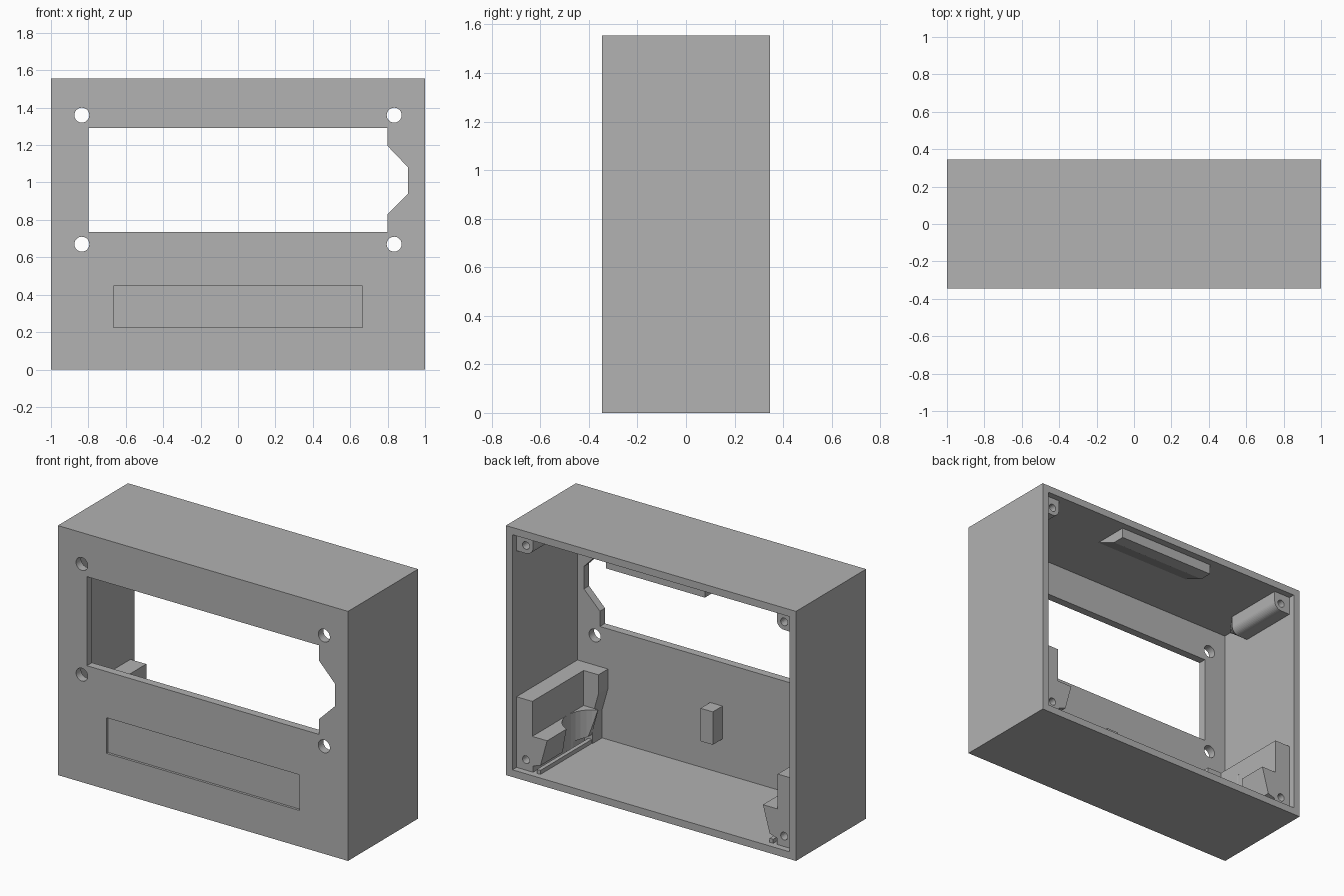
import bpy, bmesh, math

if "Cube" in bpy.data.objects:
    bpy.data.objects.remove(bpy.data.objects["Cube"])

grey = bpy.data.materials.new("plain_grey")
grey.diffuse_color = (0.445, 0.445, 0.445, 1)
grey.use_nodes = True
grey.node_tree.nodes["Principled BSDF"].inputs["Base Color"].default_value = grey.diffuse_color


def loft(name, rings, tip=None):
    """Solid through matching rings of 3D points, optionally ending in a tip."""
    bm = bmesh.new()
    loops = [[bm.verts.new(p) for p in ring] for ring in rings]
    n = len(loops[0])
    for a, b in zip(loops, loops[1:]):
        for i in range(n):
            j = (i + 1) % n
            bm.faces.new((a[i], a[j], b[j], b[i]))
    bm.faces.new(loops[0])
    if tip:
        t = bm.verts.new(tip)
        for i in range(n):
            bm.faces.new((loops[-1][i], loops[-1][(i + 1) % n], t))
    else:
        bm.faces.new(loops[-1])
    bmesh.ops.recalc_face_normals(bm, faces=bm.faces)
    me = bpy.data.meshes.new(name)
    bm.to_mesh(me)
    bm.free()
    me.materials.append(grey)
    ob = bpy.data.objects.new(name, me)
    bpy.context.collection.objects.link(ob)
    return ob


def prism(name, pts, y0, y1, tip=None):
    """XZ profile extruded along y."""
    return loft(name, [[(x, y, z) for x, z in pts] for y in (y0, y1)], tip)


def rect(x0, x1, z0, z1):
    return [(x0, z0), (x1, z0), (x1, z1), (x0, z1)]


def circle(cx, cy, r, n=32):
    return [(cx + r * math.cos(2 * math.pi * i / n),
             cy + r * math.sin(2 * math.pi * i / n)) for i in range(n)]


def bake(ob, cutters=(), mirror=False):
    """Subtract cutters, optionally mirror across x, and apply."""
    for c in cutters:
        c.hide_render = True
        m = ob.modifiers.new("cut", 'BOOLEAN')
        m.operation, m.solver, m.object = 'DIFFERENCE', 'EXACT', c
    if mirror:
        ob.modifiers.new("mirror", 'MIRROR').use_mirror_merge = False
    dg = bpy.context.evaluated_depsgraph_get()
    me = bpy.data.meshes.new_from_object(ob.evaluated_get(dg))
    ob.modifiers.clear()
    ob.data = me
    for c in cutters:
        bpy.data.objects.remove(c)


W, D, H, T = 1.0, 0.345, 1.555, 0.045
FRONT, LID = -0.295, 0.305      # inner face of front wall, lid seat

# housing: open-backed box with window, screw holes and shallow label recess
housing = prism("housing", rect(-W, W, 0, H), -D, D)
window = [(-.8, .735), (.8, .735), (.8, .83), (.91, .94), (.91, 1.08),
          (.8, 1.195), (.8, 1.29), (-.8, 1.29)]
cuts = [prism("cavity", rect(-W + T, W - T, T, H - T), FRONT, .5),
        prism("window_cutter", window, -.5, -.2),
        prism("recess_cutter", rect(-.665, .665, .225, .447), -.5, -D + .015)]
for x in (-.835, .835):
    for z in (.67, 1.36):
        cuts.append(prism("hole_cutter", circle(x, z, .04), -.5, -.2))
bake(housing, cuts)

# top corner screw posts, tapering into the corner
cx, cz, r = .89, 1.445, .05
arc = [(cx + r * math.cos(math.radians(a)), cz + r * math.sin(math.radians(a)))
       for a in range(270, 179, -10)]
profile = [(.97, 1.525), (.97, cz - r)] + arc + [(cx - r, 1.525)]
post = prism("top_screw_post", profile, LID, -.09, tip=(.96, -.25, 1.515))
bake(post, [prism("screw_cutter", circle(cx, cz, .024, 20), .05, .5)], True)

# lower side brackets with shelf, curved bite and screw hole
bracket = prism("side_bracket", [(.97, .485), (.846, .485), (.846, .267), (.744, .267),
                                 (.79, .10), (.84, .085), (.84, .03), (.97, .03)], -.2, LID)
bite = loft("bite_cutter", [[(x, y, z) for x, y in circle(.68, -.04, .167)]
                            for z in (.01, .4)])
bake(bracket, [prism("screw_cutter", circle(.89, .11, .024, 20), .05, .5), bite], True)

# front stops at the end of the brackets
stop = prism("bracket_stop", [(.97, .485), (.744, .485), (.744, .365), (.785, .22),
                              (.785, .03), (.97, .03)], -.31, -.2)
bake(stop, mirror=True)

# thin floor rails below the brackets
rail = prism("floor_rail", rect(.79, .815, .03, .07), -.2, LID)
bake(rail, mirror=True)

# small block behind the recess
prism("support_block", rect(-.045, .04, .26, .465), -.31, -.2)

# lid catch under the roof
catch = [(.30, 1.525), (.30, 1.447), (.22, 1.447), (.075, 1.51), (.075, 1.525)]
loft("lid_catch", [[(x, y, z) for y, z in catch] for x in (-.34, .34)])
